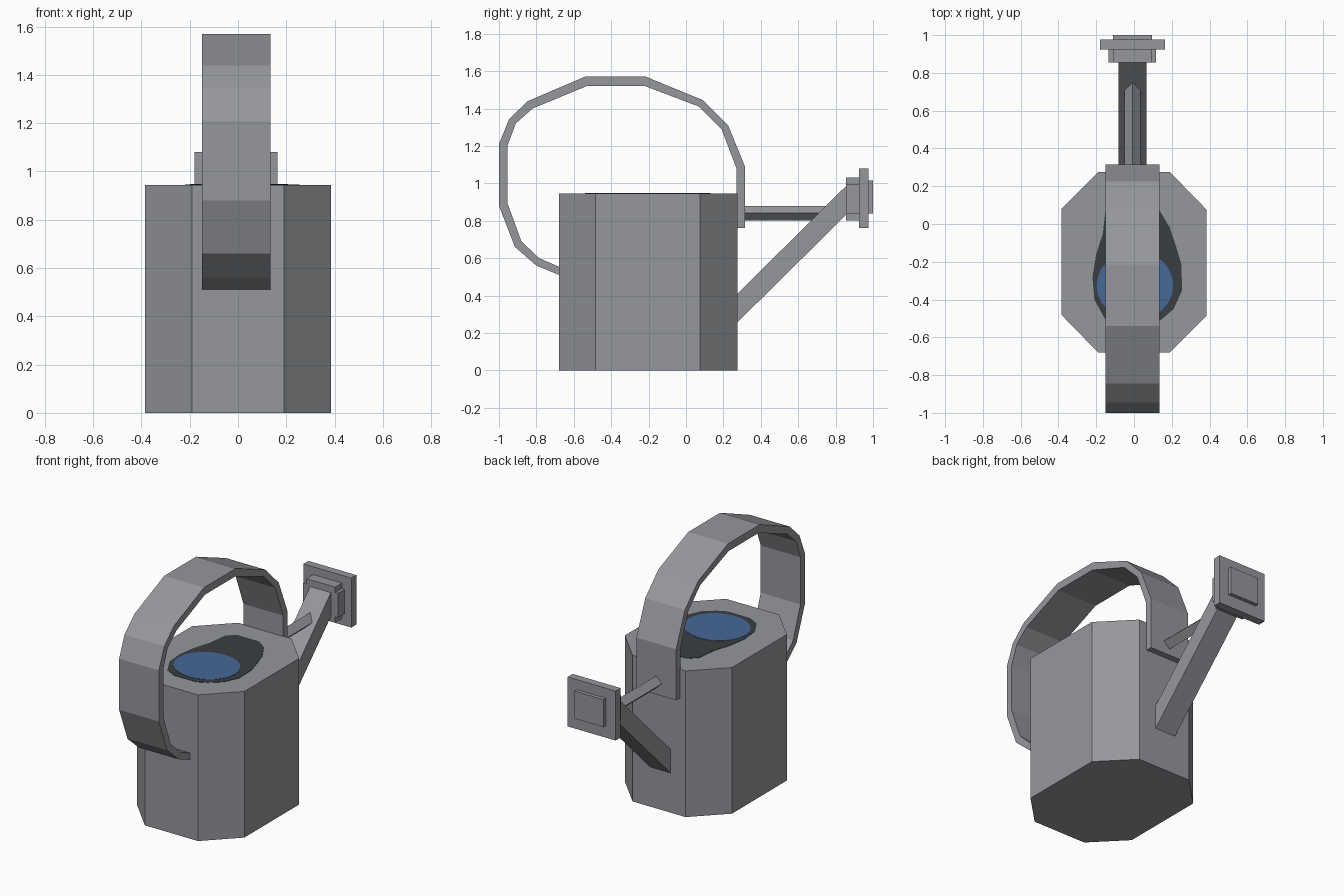
import bpy, bmesh, math
from mathutils import Matrix


def material(name, rgb):
    m = bpy.data.materials.new(name)
    m.diffuse_color = (*rgb, 1)
    return m


METAL = material("grey metal", (0.30, 0.31, 0.33))
DARK = material("dark opening", (0.042, 0.049, 0.053))
WATER = material("blue water", (0.06, 0.14, 0.31))

# Maps a profile's (a, b) to the model: flat on the ground, or upright in the side plane
FLAT = Matrix.Identity(4)
SIDE = Matrix(((0, 0, 1, 0), (1, 0, 0, 0), (0, 1, 0, 0), (0, 0, 0, 1)))


def extrude(name, profile, lo, hi, mat, frame=FLAT):
    """Prism from a closed 2D profile, spanning lo..hi along the third axis."""
    bm = bmesh.new()
    face = bm.faces.new([bm.verts.new((a, b, lo)) for a, b in profile])
    top = bmesh.ops.extrude_face_region(bm, geom=[face])
    bmesh.ops.translate(bm, vec=(0, 0, hi - lo),
                        verts=[g for g in top["geom"] if isinstance(g, bmesh.types.BMVert)])
    bm.transform(frame)
    bmesh.ops.recalc_face_normals(bm, faces=bm.faces)
    mesh = bpy.data.meshes.new(name)
    bm.to_mesh(mesh)
    bm.free()
    mesh.materials.append(mat)
    obj = bpy.data.objects.new(name, mesh)
    bpy.context.collection.objects.link(obj)
    return obj


def box(name, x, y, z, mat=METAL):
    return extrude(name, [(x[0], y[0]), (x[1], y[0]), (x[1], y[1]), (x[0], y[1])], *z, mat)


# Eight-sided body
extrude("body", [(-0.19, -0.68), (0.19, -0.68), (0.385, -0.485), (0.385, 0.075),
                 (0.19, 0.275), (-0.19, 0.275), (-0.385, 0.08), (-0.385, -0.48)], 0, 0.945, METAL)

# Painted opening and water on the lid
extrude("opening", [(-0.15, 0.08), (-0.165, -0.05), (-0.2, -0.16), (-0.22, -0.28),
                    (-0.21, -0.4), (-0.155, -0.5), (-0.08, -0.54), (0.08, -0.54),
                    (0.14, -0.51), (0.21, -0.45), (0.255, -0.35), (0.25, -0.21),
                    (0.22, -0.11), (0.19, -0.02), (0.13, 0.08), (0.06, 0.13), (-0.1, 0.13)],
        0.944, 0.947, DARK)
extrude("water", [(0.005 + 0.203 * math.cos(t), -0.325 + 0.185 * math.sin(t))
                  for t in (2 * math.pi * i / 24 for i in range(24))], 0.946, 0.949, WATER)

# Arched strap handle
outer = [(-0.67, 0.507), (-0.80, 0.56), (-0.915, 0.66), (-1.0, 0.88), (-1.0, 1.21),
         (-0.945, 1.345), (-0.845, 1.44), (-0.54, 1.57), (-0.215, 1.57), (0.09, 1.445),
         (0.225, 1.31), (0.315, 1.09), (0.315, 0.76)]
inner = [(0.27, 0.76), (0.27, 1.08), (0.19, 1.29), (0.07, 1.41), (-0.22, 1.52),
         (-0.53, 1.52), (-0.82, 1.40), (-0.91, 1.32), (-0.955, 1.20), (-0.955, 0.895),
         (-0.88, 0.69), (-0.785, 0.60), (-0.67, 0.55)]
extrude("handle", outer + inner, -0.15, 0.134, METAL, SIDE)

# Slanted spout
extrude("spout", [(0.25, 0.232), (0.25, 0.385), (0.86, 0.99), (0.88, 0.99), (0.88, 0.855)],
        -0.083, 0.065, METAL, SIDE)

# Diamond-section brace between the handle and the spout
c = -0.007
brace = extrude("brace", [(c - 0.042, 0.84), (c, 0.88), (c + 0.042, 0.84), (c, 0.80)], 0.26, 0.77, METAL,
                Matrix(((1, 0, 0, 0), (0, 0, 1, 0), (0, 1, 0, 0), (0, 0, 0, 1))))

# Stepped square sprinkler head
box("head_collar_tall", (-0.11, 0.096), (0.856, 0.93), (0.80, 1.03))
box("head_collar_wide", (-0.134, 0.116), (0.856, 0.93), (0.838, 0.995))
box("head_plate", (-0.18, 0.163), (0.925, 0.976), (0.76, 1.08))
box("head_face", (-0.11, 0.096), (0.97, 1.0), (0.838, 1.015))
